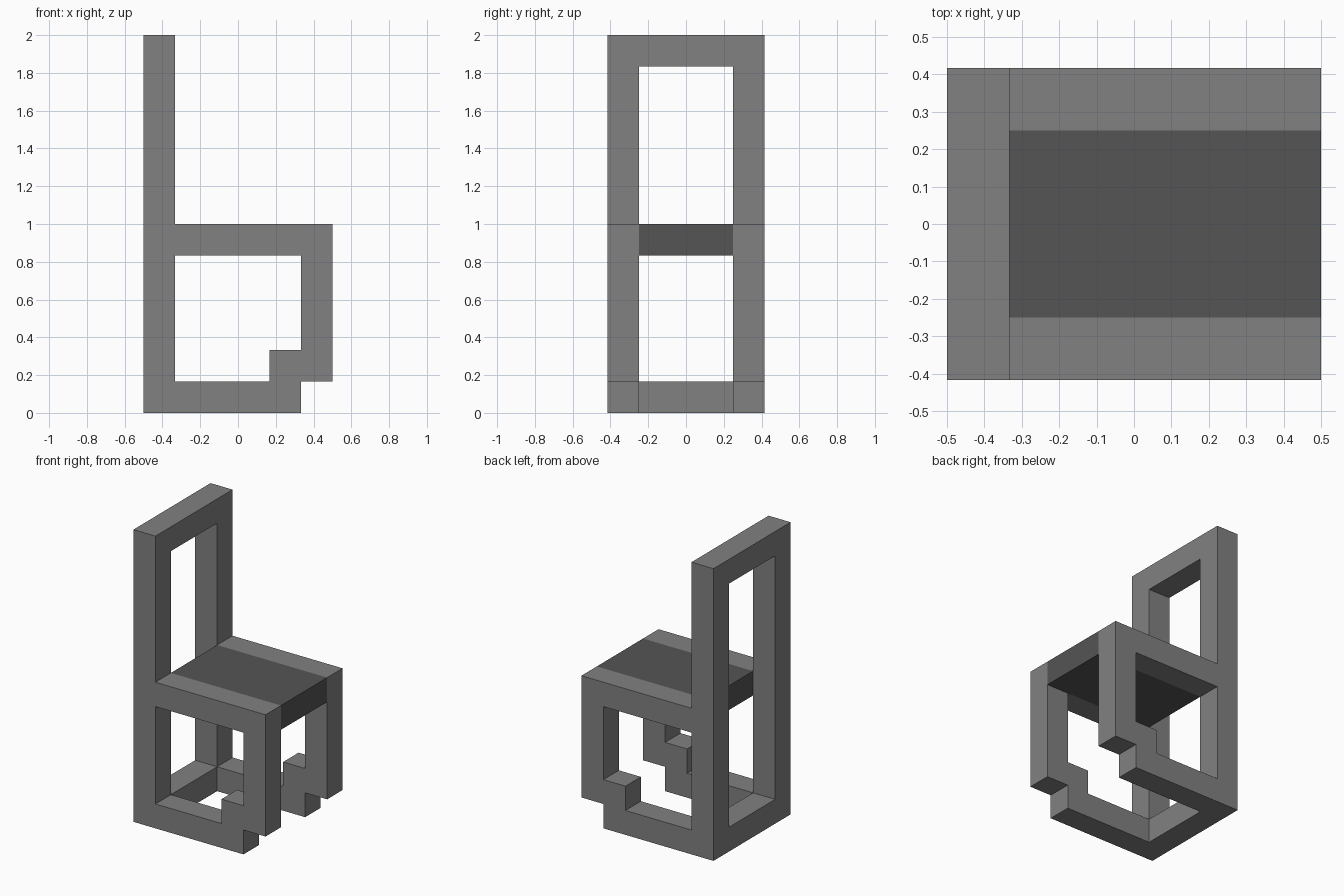
import bpy
import bmesh
from mathutils import Matrix, Vector

default = bpy.data.objects.get("Cube")
if default:
    bpy.data.objects.remove(default, do_unlink=True)

U = 1 / 6  # every bar is one unit thick


def material(name, grey):
    mat = bpy.data.materials.new(name)
    mat.use_nodes = True
    colour = (grey, grey, grey, 1)
    mat.diffuse_color = colour
    mat.node_tree.nodes["Principled BSDF"].inputs["Base Color"].default_value = colour
    return mat


frame_grey = material("frame grey", 0.22)
seat_grey = material("dark seat grey", 0.09)


def add_object(name, bm, mat):
    bmesh.ops.recalc_face_normals(bm, faces=bm.faces)
    mesh = bpy.data.meshes.new(name)
    bm.to_mesh(mesh)
    bm.free()
    mesh.materials.append(mat)
    obj = bpy.data.objects.new(name, mesh)
    bpy.context.collection.objects.link(obj)


def side_frame(name, y):
    """Extrude the chair's side outline, with its opening, across one bar."""
    outline = [(-3, 0), (2, 0), (2, 1), (3, 1), (3, 6), (-2, 6), (-2, 12), (-3, 12)]
    opening = [(-2, 1), (1, 1), (1, 2), (2, 2), (2, 5), (-2, 5)]
    bm = bmesh.new()
    edges = []
    for loop in (outline, opening):
        verts = [bm.verts.new((x * U, y - U / 2, z * U)) for x, z in loop]
        edges += [bm.edges.new((a, b)) for a, b in zip(verts, verts[1:] + verts[:1])]
    bmesh.ops.triangle_fill(bm, edges=edges, use_beauty=True)
    ext = bmesh.ops.extrude_face_region(bm, geom=bm.faces[:], use_keep_orig=True)
    moved = [g for g in ext["geom"] if isinstance(g, bmesh.types.BMVert)]
    bmesh.ops.translate(bm, verts=moved, vec=(0, U, 0))
    add_object(name, bm, frame_grey)


def cross_piece(name, x, z, mat):
    """Bar spanning between the side frames; its buried ends stay open."""
    lo, hi = Vector((x[0], -1.5, z[0])) * U, Vector((x[1], 1.5, z[1])) * U
    bm = bmesh.new()
    place = Matrix.Translation((lo + hi) / 2) @ Matrix.Diagonal((*(hi - lo), 1))
    bmesh.ops.create_cube(bm, size=1, matrix=place)
    bm.normal_update()
    ends = [f for f in bm.faces if abs(f.normal.y) > 0.5]
    bmesh.ops.delete(bm, geom=ends, context="FACES_ONLY")
    add_object(name, bm, mat)


# Legs, runners and back posts on each side
side_frame("left_side_frame", 2 * U)
side_frame("right_side_frame", -2 * U)

# Rails joining the back posts
cross_piece("back_top_rail", (-3, -2), (11, 12), frame_grey)
cross_piece("back_floor_rail", (-3, -2), (0, 1), frame_grey)

# Seat panel
cross_piece("seat", (-2, 3), (5, 6), seat_grey)
